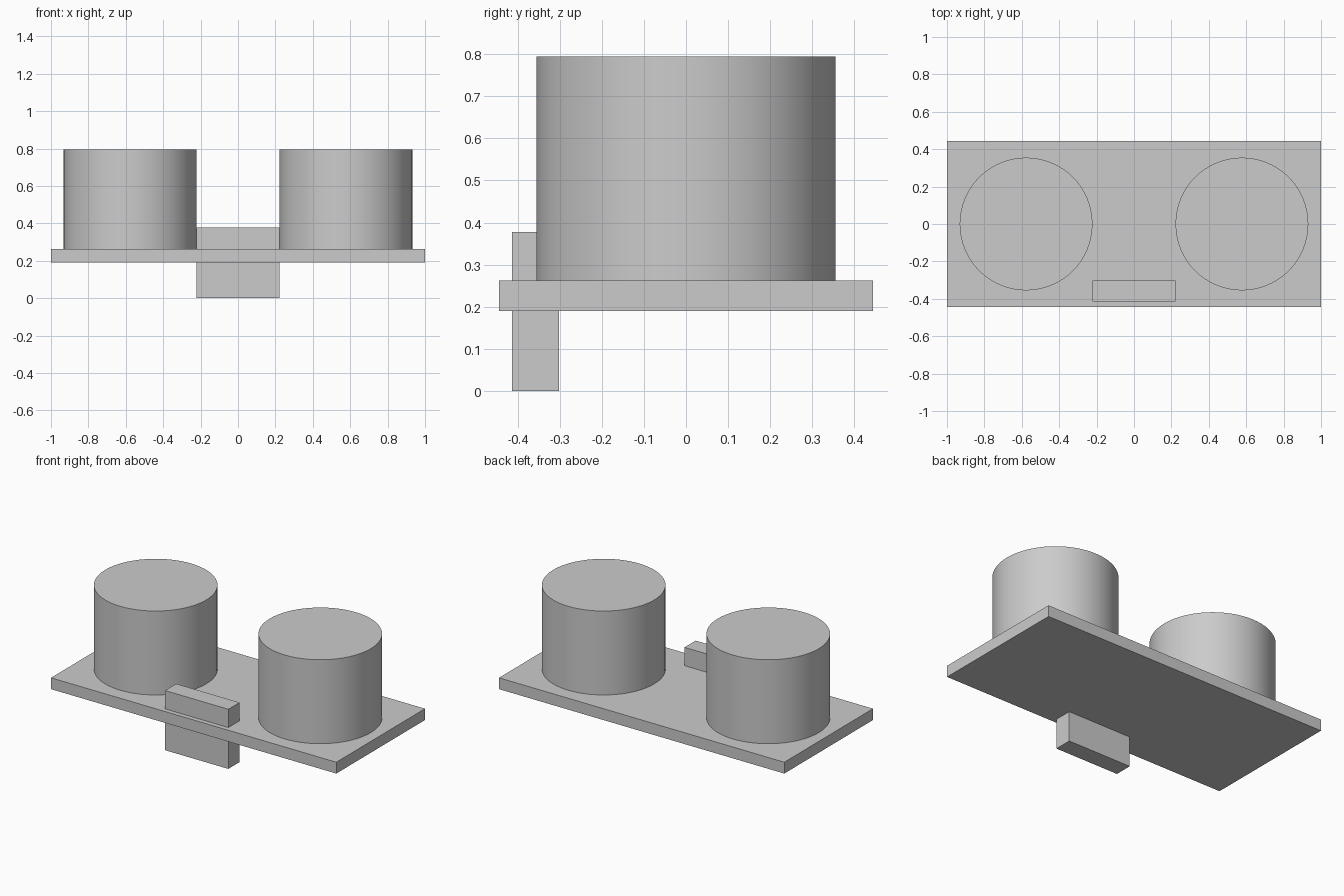
import bpy
import math

# Remove the default cube
default = bpy.data.objects.get("Cube")
if default:
    bpy.data.objects.remove(default, do_unlink=True)

GREY = (0.6, 0.6, 0.6, 1.0)
grey = bpy.data.materials.new("plain_grey")
grey.use_nodes = True
grey.diffuse_color = GREY
grey.node_tree.nodes["Principled BSDF"].inputs["Base Color"].default_value = GREY


def finish(name):
    obj = bpy.context.object
    obj.name = name
    obj.data.materials.append(grey)
    return obj


def box(name, low, high):
    centre = [(a + b) / 2 for a, b in zip(low, high)]
    bpy.ops.mesh.primitive_cube_add(size=1, location=centre)
    obj = finish(name)
    obj.scale = [b - a for a, b in zip(low, high)]
    bpy.ops.object.transform_apply(location=False, rotation=False, scale=True)


def drum(name, x, radius, bottom, top):
    bpy.ops.mesh.primitive_cylinder_add(
        vertices=64, radius=radius, depth=top - bottom,
        location=(x, 0, (bottom + top) / 2))
    finish(name)
    bpy.ops.object.shade_smooth_by_angle(angle=math.radians(30))


PLATE_BOTTOM, PLATE_TOP = 0.19, 0.262

# Flat base plate
box("base_plate", (-1, -0.444, PLATE_BOTTOM), (1, 0.444, PLATE_TOP))

# Upright block passing through the plate near its front edge
box("front_block", (-0.222, -0.414, 0), (0.222, -0.302, 0.378))

# Pair of drums standing on the plate
for side, sign in (("left", 1), ("right", -1)):
    drum(side + "_drum", sign * 0.577, 0.355, PLATE_TOP, 0.794)
